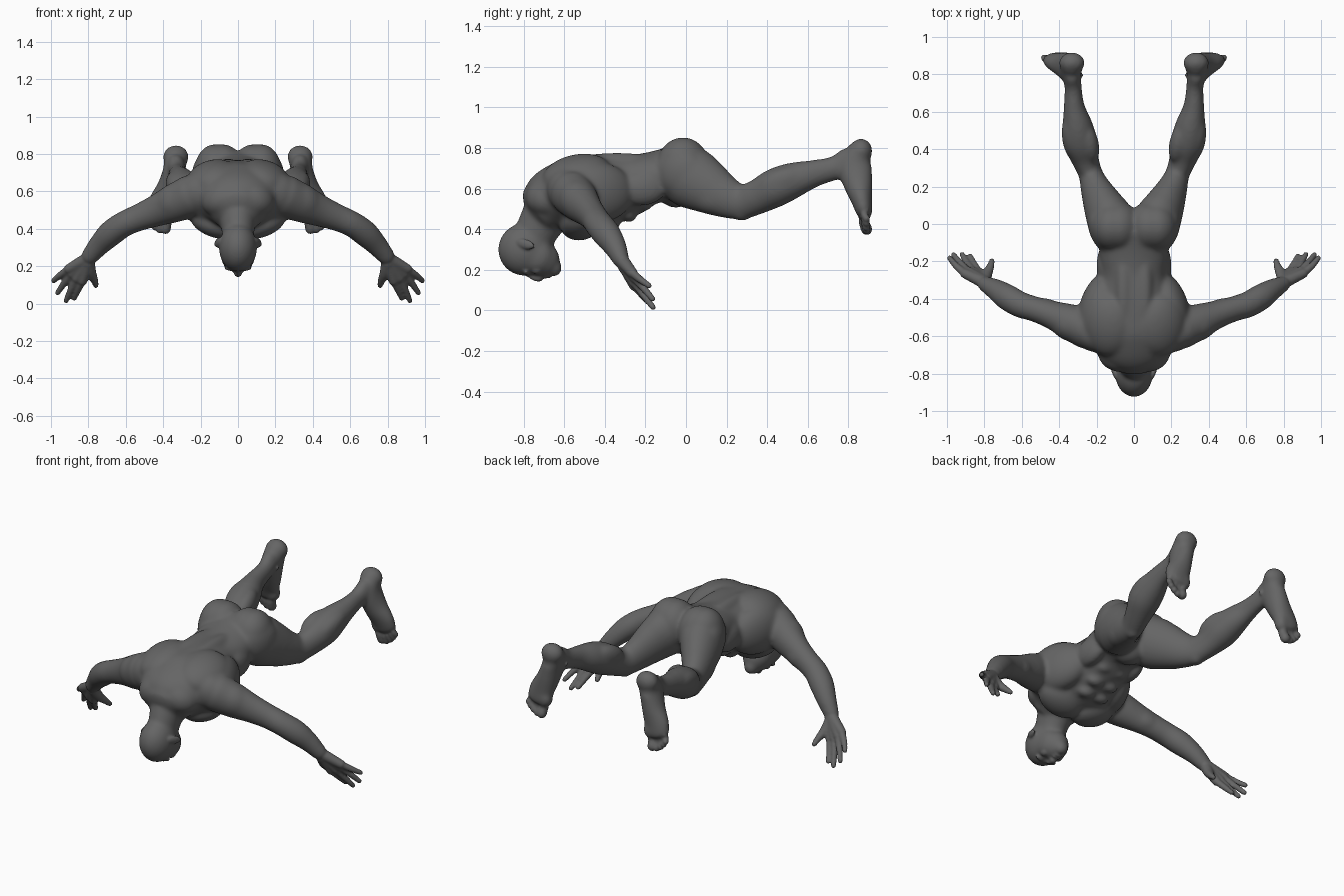
import bpy, bmesh, math
from mathutils import Vector, Matrix

bm = bmesh.new()
LR = (1, -1)


def blob(c, r, rot=(0, 0, 0), sides=(1,)):
    """Ellipsoid muscle or bone mass; sides=LR mirrors it."""
    for s in sides:
        m = Matrix.Translation((c[0] * s, c[1], c[2]))
        m = m @ Matrix.Rotation(math.radians(rot[2] * s), 4, 'Z')
        m = m @ Matrix.Rotation(math.radians(rot[1] * s), 4, 'Y')
        m = m @ Matrix.Rotation(math.radians(rot[0]), 4, 'X') @ Matrix.Diagonal((*r, 1))
        bmesh.ops.create_icosphere(bm, subdivisions=4, radius=1, matrix=m)


def spline(pts, steps=5):
    """Catmull-Rom resampling of a list of tuples."""
    v = [Vector(p) for p in pts]
    v = [v[0] * 2 - v[1]] + v + [v[-1] * 2 - v[-2]]
    out = []
    for i in range(1, len(v) - 2):
        a, b, c, d = v[i - 1:i + 3]
        for k in range(steps):
            t = k / steps
            out.append(0.5 * (2 * b + (c - a) * t + (2 * a - 5 * b + 4 * c - d) * t * t
                              + (3 * b - a - 3 * c + d) * t ** 3))
    return out + [v[-2]]


def tube(pts, ref=(1, 0, 0), sides=(1,), cap=1.0, n=24):
    """Loft of ellipses through (x, y, z, half width, half depth) with round ends."""
    p = spline(pts)
    pos = [Vector(q[:3]) for q in p]
    rings = []
    for i, q in enumerate(p):
        t = (pos[min(i + 1, len(p) - 1)] - pos[max(i - 1, 0)]).normalized()
        u = Vector(ref)
        u = (u - t * u.dot(t)).normalized()
        w = t.cross(u)
        ring = [(pos[i], u * q[3], w * q[4])]
        if i in (0, len(p) - 1):
            sign = -1 if i == 0 else 1
            h = cap * min(q[3], q[4])
            for ang in (25, 50, 70, 85):
                k = math.cos(math.radians(ang))
                ring.append((pos[i] + t * sign * h * math.sin(math.radians(ang)),
                             u * q[3] * k, w * q[4] * k))
            if i == 0:
                ring.reverse()
        rings += ring
    for s in sides:
        loops = []
        for c, u, w in rings:
            loop = []
            for j in range(n):
                a = 2 * math.pi * j / n
                v = c + u * math.cos(a) + w * math.sin(a)
                loop.append(bm.verts.new((v.x * s, v.y, v.z)))
            loops.append(loop)
        faces = [bm.faces.new(loops[0]), bm.faces.new(loops[-1])]
        for A, B in zip(loops, loops[1:]):
            for j in range(n):
                faces.append(bm.faces.new((A[j], A[(j + 1) % n], B[(j + 1) % n], B[j])))
        bmesh.ops.recalc_face_normals(bm, faces=faces)


def skin(name, voxel, rounds):
    """Turn the masses gathered so far into one fused, softened object."""
    mesh = bpy.data.meshes.new(name)
    bm.to_mesh(mesh)
    bm.clear()
    ob = bpy.data.objects.new(name, mesh)
    bpy.context.collection.objects.link(ob)
    fuse = ob.modifiers.new("fuse", 'REMESH')
    fuse.mode, fuse.voxel_size, fuse.use_smooth_shade = 'VOXEL', voxel, True
    soften = ob.modifiers.new("soften", 'SMOOTH')
    soften.factor, soften.iterations = .5, rounds
    return ob


# torso, hips to base of neck
tube([(0, -.03, .675, .19, .145), (0, -.16, .655, .183, .127), (0, -.27, .62, .175, .152),
      (0, -.38, .595, .215, .175), (0, -.48, .575, .26, .188), (0, -.57, .56, .275, .19),
      (0, -.65, .54, .225, .165), (0, -.71, .50, .155, .135)], cap=.5, n=40)
for x in (.075, .115):                                               # buttocks
    blob((x, -.015, .708), (.115, .13, .145), (0, 8, 0), LR)
blob((.165, -.03, .68), (.075, .13, .125), (-20, 0, -20), LR)        # hip sides
blob((.055, -.34, .705), (.055, .26, .072), sides=LR)                # spine muscles
blob((.14, -.54, .672), (.14, .17, .09), (12, 18, 0), LR)            # shoulder blades
blob((.19, -.44, .58), (.10, .19, .15), (0, 0, 18), LR)              # side back muscles
blob((.12, -.52, .425), (.14, .10, .072), (8, -18, 0), LR)           # chest muscles
blob((.22, -.59, .59), (.13, .09, .105), (0, 25, 25), LR)            # shoulder tops
for y, z in ((-.37, .437), (-.29, .475), (-.215, .53)):              # stomach muscles
    blob((.052, y, z), (.056, .05, .036), (-30, 0, 0), LR)
blob((.145, -.22, .60), (.055, .12, .085), sides=LR)                 # waist muscles
blob((0, -.05, .575), (.09, .08, .07))                               # groin

# neck
tube([(0, -.63, .56, .13, .13), (0, -.69, .47, .105, .118), (0, -.735, .39, .088, .105),
      (0, -.76, .32, .08, .098)])
blob((.09, -.69, .56), (.11, .10, .09), (30, 22, 22), LR)            # neck to shoulder slope

# head, face pointing down
blob((0, -.795, .300), (.102, .130, .130), (25, 0, 0))               # skull
blob((0, -.71, .250), (.078, .088, .088))                            # jaw block
blob((.045, -.735, .265), (.048, .08, .08), sides=LR)                # jaw sides
blob((0, -.650, .210), (.042, .04, .045))                            # chin

# arms
tube([(.25, -.56, .575, .11, .115), (.35, -.52, .532, .095, .102), (.44, -.485, .495, .076, .085),
      (.53, -.455, .460, .068, .073), (.61, -.43, .425, .070, .069), (.68, -.39, .375, .070, .070),
      (.74, -.35, .315, .057, .059), (.795, -.32, .25, .042, .047)], ref=(0, 1, 0), sides=LR)
blob((.335, -.54, .55), (.125, .088, .095), (0, 28, 20), LR)         # shoulder caps
blob((.46, -.45, .475), (.09, .05, .06), (0, 20, 18), LR)            # upper arm muscles
blob((.65, -.415, .415), (.085, .05, .057), (0, 40, 30), LR)         # forearm muscles

# legs
tube([(.10, -.04, .68, .115, .14), (.13, .03, .65, .125, .152), (.165, .10, .61, .107, .135),
      (.205, .19, .56, .082, .106), (.233, .27, .535, .065, .087), (.262, .35, .558, .074, .086),
      (.288, .44, .604, .092, .096), (.303, .53, .642, .081, .088), (.32, .63, .674, .056, .068),
      (.325, .73, .70, .046, .06), (.332, .80, .730, .050, .073)], sides=LR)
blob((.185, .09, .575), (.075, .15, .09), (-25, 0, -25), LR)         # front thighs
blob((.235, .275, .490), (.047, .055, .05), sides=LR)                # kneecaps
blob((.238, .43, .635), (.05, .11, .062), (20, 0, -12), LR)          # inner calves
blob((.337, .46, .635), (.048, .12, .062), (20, 0, -8), LR)          # outer calves

# feet, soles facing back
tube([(.332, .852, .785, .063, .058), (.342, .832, .71, .060, .084), (.368, .848, .62, .066, .072),
      (.402, .866, .54, .078, .052), (.418, .878, .485, .074, .041)], sides=LR, cap=.8)
blob((.332, .862, .785), (.069, .056, .062), sides=LR)               # heels
blob((.370, .878, .495), (.045, .041, .055), sides=LR)               # balls of the feet

# soften the large forms first, then add the fine parts on top
forms = skin("large_forms", .0095, 15)
smooth_forms = forms.evaluated_get(bpy.context.evaluated_depsgraph_get())
bm.from_mesh(smooth_forms.to_mesh())
bpy.data.objects.remove(forms)

# face
blob((.035, -.788, .190), (.038, .014, .016), sides=LR)              # brows
blob((.048, -.735, .200), (.025, .028, .022), sides=LR)              # cheeks
blob((.033, -.765, .192), (.015, .012, .012), sides=LR)              # eyes
tube([(0, -.78, .178, .011, .012), (0, -.745, .165, .014, .020),
      (0, -.722, .160, .022, .019)])                                 # nose
blob((0, -.692, .169), (.028, .010, .014))                           # upper lip
blob((0, -.673, .172), (.025, .010, .013))                           # lower lip
blob((0, -.648, .190), (.026, .022, .02))                            # chin point
blob((.106, -.79, .326), (.013, .05, .024), (-14, 0, -20), LR)       # ears

# hands: knuckle, bent middle joint, tip
fingers = [((.832, -.255, .122), (.858, -.21, .07), (.876, -.172, .028)),
           ((.863, -.252, .135), (.895, -.205, .07), (.919, -.162, .015)),
           ((.890, -.252, .160), (.932, -.205, .105), (.965, -.165, .057)),
           ((.905, -.264, .185), (.950, -.225, .152), (.986, -.182, .122))]
for k, m, t in fingers:
    tube([(.79, -.318, .25, .035, .035), (*k, .027, .026)], sides=LR, n=12)
    tube([(*k, .022, .021), (*m, .0185, .018), (*t, .0145, .0145)], sides=LR, n=12)
tube([(.80, -.305, .22, .034, .034), (.787, -.268, .165, .030, .028),
      (.768, -.228, .125, .021, .020), (.76, -.197, .097, .015, .015)], sides=LR, n=12)  # thumbs

# ankles and toes
blob((.332, .795, .705), (.060, .026, .026), sides=LR)
toes = [(.372, .48, .387, .400, .029), (.402, .475, .419, .396, .020), (.426, .475, .445, .410, .019),
        (.448, .482, .466, .430, .018), (.465, .495, .480, .452, .018)]
for x0, z0, x1, z1, r in toes:
    tube([(x0, .884, z0, r, r), ((x0 + x1) / 2, .876, (z0 + z1) / 2, r * .9, r * .9),
          (x1, .889, z1, r, r)], sides=LR, n=12)

# final skin
body = skin("body", .007, 4)
bm.free()
grey = bpy.data.materials.new("dark_grey")
grey.diffuse_color = (.13, .13, .13, 1)
body.data.materials.append(grey)
